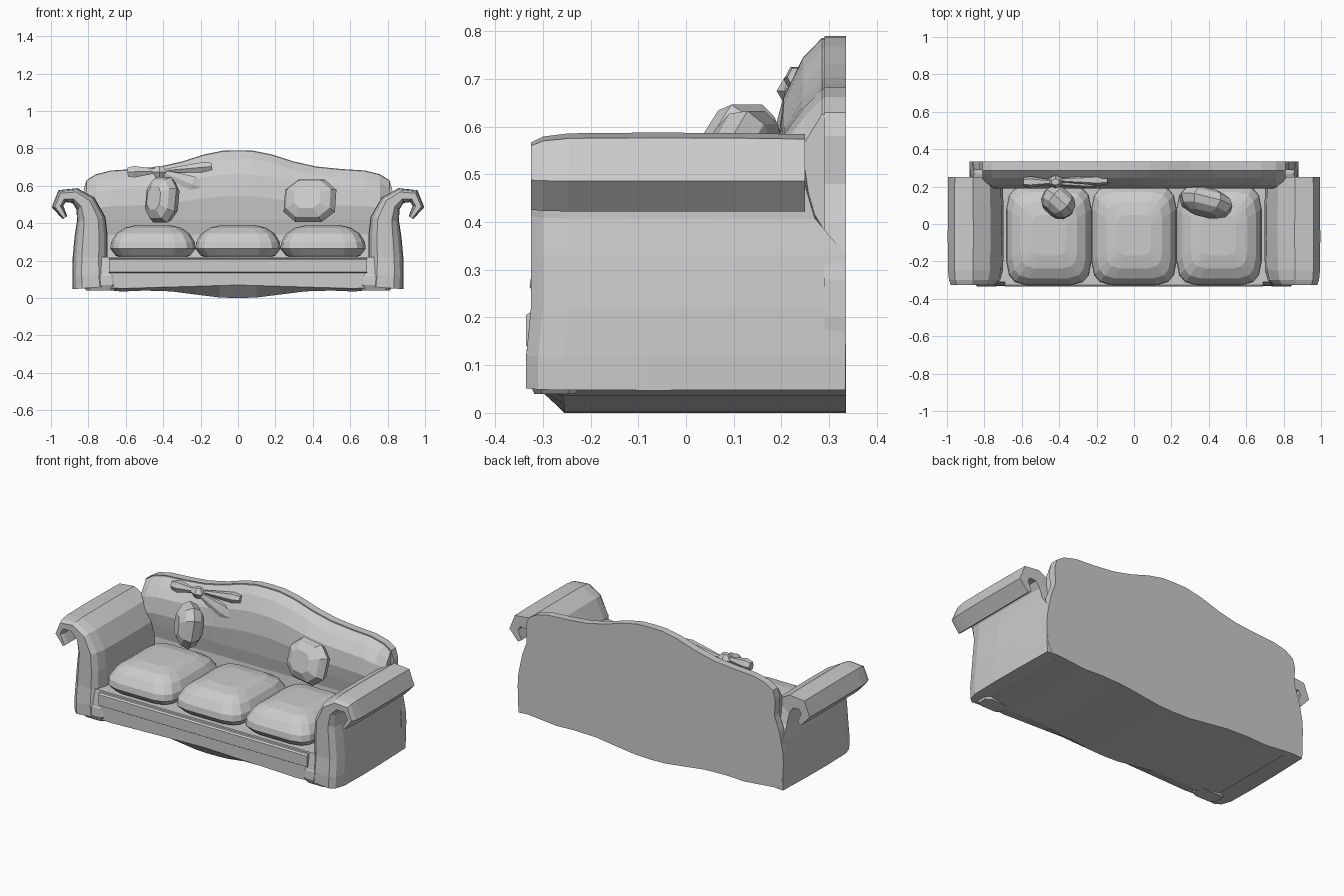
import bpy
from math import sin, cos, pi, radians, copysign
from mathutils import Vector, Euler
import bmesh

if "Cube" in bpy.data.objects:
    bpy.data.objects.remove(bpy.data.objects["Cube"])


def loft(name, rings, strip_caps=False):
    """Skin equal-length closed rings and cap both ends."""
    bm = bmesh.new()
    rows = [[bm.verts.new(p) for p in r] for r in rings]
    n = len(rows[0])
    for a, b in zip(rows, rows[1:]):
        for i in range(n):
            j = (i + 1) % n
            bm.faces.new((a[i], a[j], b[j], b[i]))
    for r in (rows[0], rows[-1]):
        if strip_caps:
            for i in range(n // 2 - 1):
                bm.faces.new((r[i], r[i + 1], r[n - 2 - i], r[n - 1 - i]))
        else:
            bm.faces.new(r)
    bmesh.ops.recalc_face_normals(bm, faces=bm.faces)
    me = bpy.data.meshes.new(name)
    bm.to_mesh(me)
    bm.free()
    ob = bpy.data.objects.new(name, me)
    bpy.context.collection.objects.link(ob)
    return ob


def puff(name, centre, size, levels, rot=(0, 0, 0), sides=12, power=0.55):
    """Stuffed shape: rounded-rectangle rings of (height, scale) along local z."""
    turn = Euler([radians(a) for a in rot]).to_matrix()
    rings = []
    for h, s in levels:
        ring = []
        for k in range(sides):
            a = 2 * pi * (k + 0.5) / sides
            x, y = (copysign(abs(v) ** power, v) * s / 2 for v in (cos(a), sin(a)))
            p = Vector((x * size[0], y * size[1], h * size[2]))
            ring.append(Vector(centre) + turn @ p)
        rings.append(ring)
    return loft(name, rings)


def lerp(table, x):
    x = abs(x)
    for (x0, z0), (x1, z1) in zip(table, table[1:]):
        if x <= x1:
            return z0 + (z1 - z0) * (x - x0) / (x1 - x0)
    return table[-1][1]


top = [(0, .79), (.08, .788), (.18, .768), (.3, .73), (.42, .703),
       (.55, .69), (.68, .682), (.76, .662), (.81, .63)]
side = [(.825, .58), (.82, .48), (.85, .4), (.875, .28), (.88, .2), (.87, .11), (.845, .055)]
bottom = [(0, 0), (.1, .003), (.22, .018), (.36, .036), (.5, .04), (.62, .035), (.78, .05)]

# flat rear panel
half = top + side + bottom[:0:-1]
outline = half + [(0, 0)] + [(-x, z) for x, z in half[:0:-1]]
loft("rear_panel", [[(x, y, z) for x, z in outline] for y in (.29, .335)])

# padded backrest, following the crest line
xs = [-x for x, z in top[:0:-1]] + [x for x, z in top]
rings = []
for x in xs:
    t = lerp(top, x)
    e = .03 if abs(x) > .8 else 0
    rings.append([(x, .31, t - .004), (x, .285, t - .004), (x, .245 + e / 2, t - .045),
                  (x, .205 + e, .3 + (t - .3) * .74), (x, .19 + e, .3 + (t - .3) * .5),
                  (x, .2 + e, .42), (x, .215 + e, .34), (x, .2 + e, .2), (x, .31, .2)])
loft("backrest", rings)

# base with a curved apron
bx = [-x for x, z in bottom[:0:-1]] + [x for x, z in bottom]
rings = []
for x in bx:
    b = lerp(bottom, x)
    low = max(b + .01, .07 - abs(x) * .03)
    rings.append([(x, .334, b), (x, -.255, b), (x, -.325, low), (x, -.325, .132),
                  (x, -.31, .22), (x, .334, .22)])
loft("base", rings)
rail = [(-.325, .134), (-.335, .14), (-.335, .205), (-.325, .212), (-.28, .212), (-.28, .134)]
loft("front_rail", [[(x, y, z) for y, z in rail] for x in (-.69, .69)])

# seat cushions
seat_levels = [(0, .7), (.1, .88), (.3, 1), (.5, .98), (.75, .86), (.92, .66), (1, .4)]
for i, x in enumerate((-.455, 0, .455)):
    puff(f"seat_cushion_{i + 1}", (x, -.06, .21), (.46, .54, .18), seat_levels,
         sides=16, power=.4)

# scrolled arms: spine of (x, z, half thickness, rear y)
spine = [(.785, .055, .095, .334), (.79, .12, .092, .334), (.79, .22, .09, .334),
         (.785, .33, .085, .334), (.785, .42, .075, .27), (.815, .505, .055, .25),
         (.872, .548, .04, .25), (.94, .545, .036, .25), (.965, .49, .03, .25),
         (.925, .43, .014, .25)]


def arm(name, s):
    stations = [(-.325, .5), (-.3, .82), (-.245, 1), (-.08, 1.04), (.1, 1.02), (None, .95)]
    rings = []
    for y, f in stations:
        left, right = [], []
        for i, (x, z, w, rear) in enumerate(spine):
            a, b = spine[max(i - 1, 0)], spine[min(i + 1, len(spine) - 1)]
            d = Vector((b[0] - a[0], b[1] - a[1])).normalized() * w * f
            yy = rear if y is None else y
            if y is not None and y < -.24 and i < 2:
                yy -= .01
            left.append((s * (x - d.y), yy, z + d.x))
            right.append((s * (x + d.y), yy, z - d.x))
        rings.append(left + right[::-1])
    loft(name, rings, strip_caps=True)
    # swollen foot at the front of the arm
    puff(name + "_foot", (s * .735, -.275, .04), (.21, .12, .12),
         [(0, .75), (.25, 1), (.65, .95), (1, .6)], sides=8)


arm("left_arm", -1)
arm("right_arm", 1)

# throw pillows
disc = [(-.5, .5), (-.3, .85), (0, 1), (.3, .85), (.5, .5)]
puff("left_throw_pillow", (-.405, .115, .525), (.2, .26, .14), disc, (82, 0, -42), 8, .75)
puff("right_throw_pillow", (.385, .115, .52), (.3, .25, .13), disc, (74, 0, -14), 8, .75)

# gathered throw draped over the backrest
fan = [(0, .25), (.35, .6), (.8, 1), (1, .75)]
puff("throw_knot", (-.42, .225, .675), (.09, .07, .06),
     [(-.5, .5), (0, 1), (.5, .5)], sides=6, power=.9)
puff("throw_left_fold", (-.42, .225, .68), (.07, .06, .17), fan, (0, -92, 0), 6, .9)
puff("throw_right_fold", (-.41, .235, .68), (.06, .06, .27), fan, (0, 85, 0), 6, .9)
puff("throw_lower_fold", (-.41, .215, .675), (.1, .05, .22), fan, (0, 112, 0), 6, .9)
